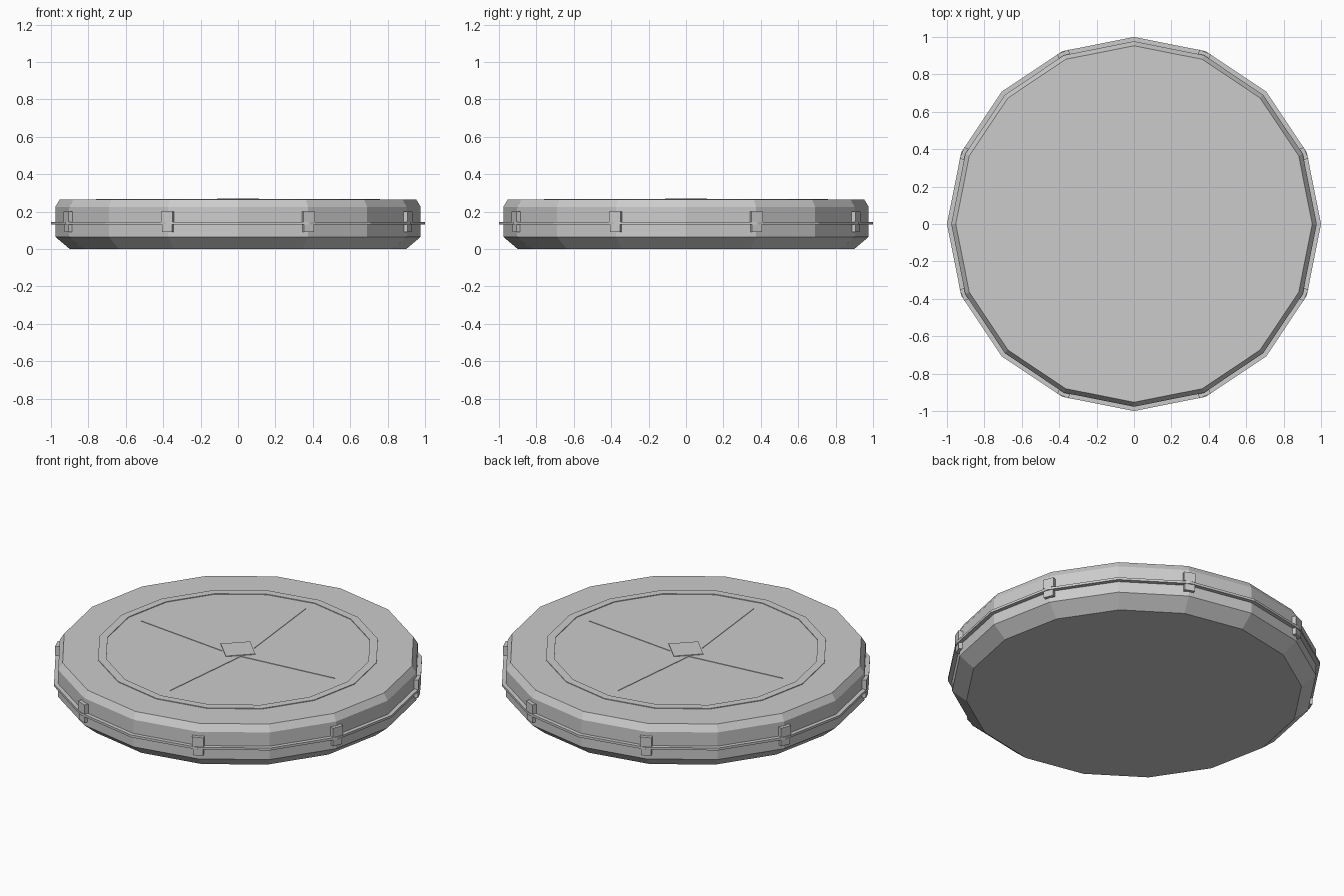
import bpy, bmesh
from math import pi, cos, sin
from mathutils import Matrix, Vector

SIDES = 16
TOP = 0.264

if "Cube" in bpy.data.objects:
    bpy.data.objects.remove(bpy.data.objects["Cube"], do_unlink=True)

grey = bpy.data.materials.new("plain grey")
grey.use_nodes = True
colour = (0.6, 0.6, 0.6, 1)
grey.diffuse_color = colour
grey.node_tree.nodes["Principled BSDF"].inputs["Base Color"].default_value = colour


def finish(name, bm):
    bmesh.ops.recalc_face_normals(bm, faces=bm.faces)
    mesh = bpy.data.meshes.new(name)
    bm.to_mesh(mesh)
    bm.free()
    mesh.materials.append(grey)
    obj = bpy.data.objects.new(name, mesh)
    bpy.context.collection.objects.link(obj)
    return obj


def lathe(name, profile, closed=False):
    """Turn (radius, z) points into a faceted solid or a closed ring."""
    bm = bmesh.new()
    angles = [2 * pi * i / SIDES for i in range(SIDES)]
    rings = [[bm.verts.new((r * cos(a), r * sin(a), z)) for a in angles]
             for r, z in profile]
    pairs = list(zip(rings, rings[1:]))
    if closed:
        pairs.append((rings[-1], rings[0]))
    else:
        bm.faces.new(rings[0])
        bm.faces.new(rings[-1])
    for low, high in pairs:
        for i in range(SIDES):
            j = (i + 1) % SIDES
            bm.faces.new((low[i], low[j], high[j], high[i]))
    return finish(name, bm)


def plate(name, points, z, height):
    """Raise a flat outline into a thin plate."""
    bm = bmesh.new()
    face = bm.faces.new([bm.verts.new((x, y, z)) for x, y in points])
    new = bmesh.ops.extrude_face_region(bm, geom=[face])["geom"]
    verts = [v for v in new if isinstance(v, bmesh.types.BMVert)]
    bmesh.ops.translate(bm, verts=verts, vec=(0, 0, height))
    return finish(name, bm)


def box(bm, size, centre, turn):
    matrix = turn @ Matrix.Translation(centre) @ Matrix.Diagonal(Vector((*size, 1)))
    bmesh.ops.create_cube(bm, size=1, matrix=matrix)


# Bevelled disc and the thin seam flange around it
lathe("disc_body", [(0.9, 0), (0.977, 0.065), (0.977, 0.225), (0.953, TOP)])
lathe("seam_flange", [(0.94, 0.13), (1, 0.13), (1, 0.144), (0.94, 0.144)], True)

# Raised emblem: ring, four-pointed star and centre diamond
lathe("top_ring", [(0.715, TOP - 0.002), (0.76, TOP - 0.002),
                   (0.76, TOP + 0.004), (0.715, TOP + 0.004)], True)
star = []
for k in range(8):
    r = 0.087 if k % 2 else 0.635
    star.append((r * cos(k * pi / 4), r * sin(k * pi / 4)))
plate("top_star", star, TOP - 0.002, 0.005)
diamond = [(0.113 * cos(k * pi / 2), 0.113 * sin(k * pi / 2)) for k in range(4)]
plate("centre_diamond", diamond, TOP - 0.001, 0.008)

# Eight clasps that hold the two halves together
for k in range(8):
    bm = bmesh.new()
    turn = Matrix.Rotation(pi / 8 + k * pi / 4, 4, "Z")
    box(bm, (0.045, 0.064, 0.055), (0.973, 0, 0.173), turn)
    box(bm, (0.045, 0.056, 0.04), (0.97, 0, 0.112), turn)
    box(bm, (0.035, 0.05, 0.04), (0.973, 0, 0.138), turn)
    finish("clasp_%d" % (k + 1), bm)
